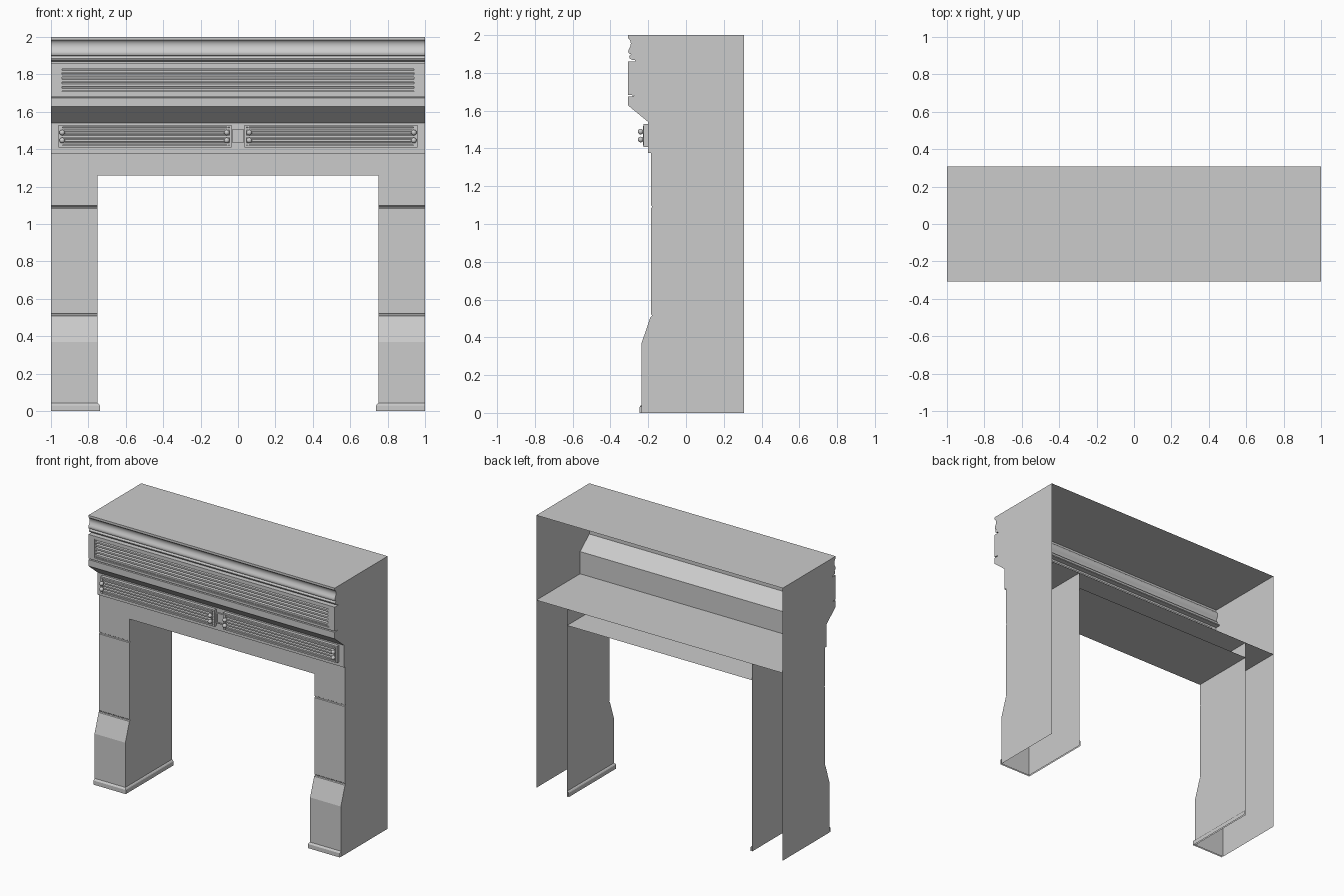
import bpy, bmesh
from mathutils import Matrix

if "Cube" in bpy.data.objects:
    bpy.data.objects.remove(bpy.data.objects["Cube"])

BACK = 0.307


def finish(bm, name, mirror=False, smooth=False):
    bmesh.ops.remove_doubles(bm, verts=bm.verts, dist=1e-5)
    bmesh.ops.recalc_face_normals(bm, faces=bm.faces)
    mesh = bpy.data.meshes.new(name)
    bm.to_mesh(mesh)
    bm.free()
    ob = bpy.data.objects.new(name, mesh)
    bpy.context.collection.objects.link(ob)
    if mirror:
        ob.modifiers.new("Mirror", 'MIRROR').use_axis[0] = True
    if smooth:
        bpy.ops.object.select_all(action='DESELECT')
        ob.select_set(True)
        bpy.context.view_layer.objects.active = ob
        bpy.ops.object.shade_smooth_by_angle(angle=0.6)
    return ob


def extrude(bm, profile, x0, x1, skip=(), caps=True):
    """Closed (y, z) profile extruded along x; edges listed in skip stay open."""
    a = [bm.verts.new((x0, y, z)) for y, z in profile]
    b = [bm.verts.new((x1, y, z)) for y, z in profile]
    n = len(profile)
    for i in range(n):
        if i not in skip:
            j = (i + 1) % n
            bm.faces.new((a[i], a[j], b[j], b[i]))
    if caps:
        bm.faces.new(a)
        bm.faces.new(b[::-1])


def box(bm, x0, x1, y0, y1, z0, z1):
    extrude(bm, [(y0, z0), (y1, z0), (y1, z1), (y0, z1)], x0, x1)


def nested_frame(bm, steps):
    """Joins rectangles (x0, x1, z0, z1, y) one after another, closing the last."""
    rings = [[bm.verts.new((x, y, z)) for x, z in
              ((x0, z0), (x1, z0), (x1, z1), (x0, z1))]
             for x0, x1, z0, z1, y in steps]
    for r, s in zip(rings, rings[1:]):
        for i in range(4):
            j = (i + 1) % 4
            bm.faces.new((r[i], r[j], s[j], s[i]))
    bm.faces.new(rings[-1])


def slats(bm, x0, x1, z0, z1, y, count, depth):
    """Row of tilted louvre bars filling a recess."""
    pitch = (z1 - z0) / count
    for i in range(count):
        z = z0 + i * pitch
        extrude(bm, [(y, z + pitch * .15), (y + depth, z + pitch * .45),
                     (y + depth, z + pitch * .95), (y, z + pitch * .65)], x0, x1)


# Upper hood: crown moulding, panel, slope, lower band, shelf; back is open
crown = [(-.307, 2), (-.307, 1.983), (-.300, 1.979), (-.294, 1.968), (-.292, 1.955),
         (-.294, 1.942), (-.300, 1.930), (-.305, 1.920), (-.306, 1.910), (-.302, 1.902),
         (-.291, 1.899), (-.298, 1.893), (-.301, 1.885), (-.298, 1.876), (-.289, 1.870),
         (-.270, 1.868), (-.270, 1.860)]
hood = crown + [(-.307, 1.860), (-.307, 1.683), (-.275, 1.681), (-.275, 1.677),
                (-.307, 1.675), (-.307, 1.628), (-.2, 1.54), (-.2, 1.377),
                (BACK, 1.377), (BACK, 2)]
bm = bmesh.new()
panel_edge = len(crown)
extrude(bm, hood, -1, 1, skip=(panel_edge, len(hood) - 2))
finish(bm, "hood_shell", smooth=True)

# Upper panel with recessed vent
bm = bmesh.new()
nested_frame(bm, [(-1, 1, 1.683, 1.86, -.307), (-.952, .952, 1.700, 1.838, -.307),
                  (-.952, .952, 1.700, 1.838, -.300), (-.942, .942, 1.708, 1.830, -.300),
                  (-.942, .942, 1.708, 1.830, -.282)])
finish(bm, "upper_vent_panel")
bm = bmesh.new()
slats(bm, -.942, .942, 1.708, 1.830, -.302, 5, .018)
finish(bm, "upper_vent_slats")

# Lower vent frames, one per side
bm = bmesh.new()
nested_frame(bm, [(.035, .960, 1.408, 1.530, -.2), (.035, .960, 1.408, 1.530, -.224),
                  (.046, .949, 1.419, 1.519, -.224), (.046, .949, 1.419, 1.519, -.206)])
finish(bm, "lower_vent_frame", mirror=True)
bm = bmesh.new()
slats(bm, .046, .949, 1.419, 1.519, -.222, 5, .014)
finish(bm, "lower_vent_slats", mirror=True)

# End brackets with paired round knobs
bm = bmesh.new()
for x in (.055, .944):
    box(bm, x - .005, x + .005, -.228, -.210, 1.415, 1.520)
finish(bm, "vent_brackets", mirror=True)
bm = bmesh.new()
for x in (.060, .940):
    for z in (1.447, 1.489):
        bmesh.ops.create_uvsphere(bm, u_segments=16, v_segments=10, radius=.015,
                                  matrix=Matrix.Translation((x, -.240, z)))
finish(bm, "vent_knobs", mirror=True, smooth=True)

# Small plate between the two lower vents
bm = bmesh.new()
nested_frame(bm, [(-.03, .03, 1.432, 1.508, -.2), (-.03, .03, 1.432, 1.508, -.212),
                  (-.022, .022, 1.440, 1.500, -.212), (-.022, .022, 1.440, 1.500, -.207)])
finish(bm, "centre_plate")

# Legs: hollow channels open at the back, top and bottom
leg = [(BACK, 1.377), (-.185, 1.377), (-.185, 1.098), (-.179, 1.094), (-.179, 1.088),
       (-.185, 1.084), (-.185, 0.522), (-.181, 0.518), (-.181, 0.512), (-.188, 0.508),
       (-.235, 0.370), (-.235, 0), (BACK, 0)]
bm = bmesh.new()
extrude(bm, leg, .75, 1, skip=(0, len(leg) - 2, len(leg) - 1))
finish(bm, "leg", mirror=True)

# Plinth moulding round the front and inner side of each foot
bm = bmesh.new()
rows = []
for z, o in ((0, .011), (.030, .011), (.036, .007), (.042, 0)):
    rows.append([bm.verts.new(p) for p in ((1, -.235 - o, z), (.75 - o, -.235 - o, z),
                                           (.75 - o, BACK, z))])
for r, s in zip(rows, rows[1:]):
    for i in range(2):
        bm.faces.new((r[i], r[i + 1], s[i + 1], s[i]))
finish(bm, "foot_plinth", mirror=True)

# Lintel: front strip and underside between the legs
bm = bmesh.new()
extrude(bm, [(-.185, 1.377), (-.185, 1.258), (BACK, 1.258), (BACK, 1.377)],
        -.75, .75, skip=(2, 3), caps=False)
finish(bm, "lintel")
